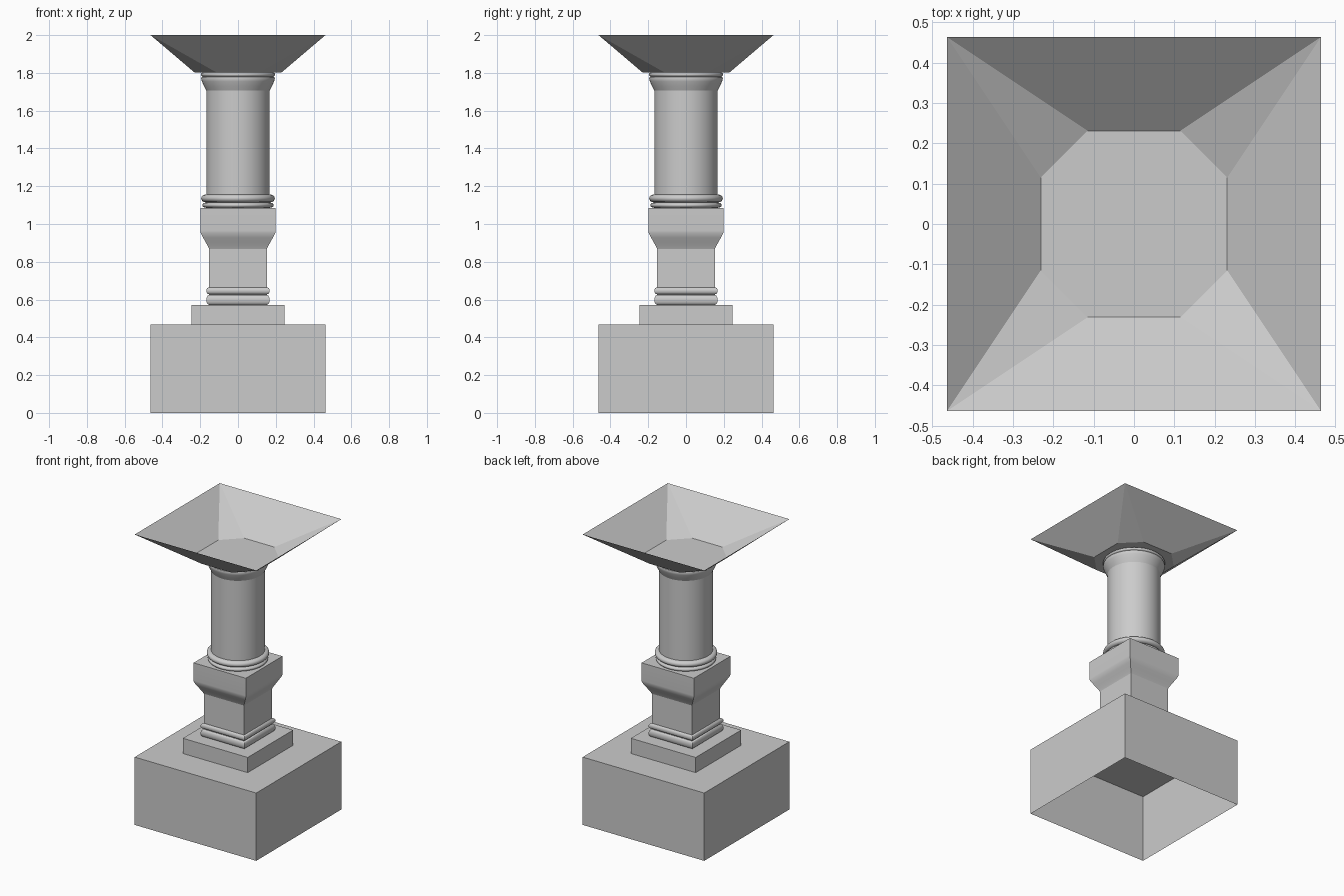
import bpy
import bmesh
from math import pi, sin, cos, sqrt, radians

cube = bpy.data.objects.get("Cube")
if cube:
    bpy.data.objects.remove(cube)

stone = bpy.data.materials.new("grey_stone")
stone.use_nodes = True
GREY = (0.6, 0.6, 0.6, 1)
stone.diffuse_color = GREY
stone.node_tree.nodes["Principled BSDF"].inputs["Base Color"].default_value = GREY


def finish(name, bm, smooth=True):
    mesh = bpy.data.meshes.new(name)
    bmesh.ops.recalc_face_normals(bm, faces=bm.faces)
    bm.to_mesh(mesh)
    bm.free()
    mesh.materials.append(stone)
    obj = bpy.data.objects.new(name, mesh)
    bpy.context.collection.objects.link(obj)
    if smooth:
        bpy.ops.object.select_all(action="DESELECT")
        obj.select_set(True)
        bpy.context.view_layer.objects.active = obj
        bpy.ops.object.shade_smooth_by_angle(angle=radians(40))
    return obj


def sweep(name, profile, sides, bottom=True):
    """Sweep a (half width, height) profile around z; four sides give a square section."""
    square = sides == 4
    bm = bmesh.new()
    rings = []
    for r, z in profile:
        k = r * sqrt(2) if square else r
        turn = pi / 4 if square else 0
        rings.append([bm.verts.new((k * cos(turn + 2 * pi * i / sides),
                                    k * sin(turn + 2 * pi * i / sides), z))
                      for i in range(sides)])
    for low, high in zip(rings, rings[1:]):
        for i in range(sides):
            j = (i + 1) % sides
            bm.faces.new((low[i], low[j], high[j], high[i]))
    bm.faces.new(rings[-1])
    if bottom:
        bm.faces.new(rings[0][::-1])
    return finish(name, bm)


def bead(inner, outer, z0, z1, steps=8):
    """Rounded moulding profile bulging from inner to outer."""
    mid, half = (z0 + z1) / 2, (z1 - z0) / 2
    return [(inner + (outer - inner) * cos(a), mid + half * sin(a))
            for a in (pi * (i / steps - 0.5) for i in range(steps + 1))]


# Square base, hollow and open underneath
sweep("base_block", [(0.463, 0), (0.463, 0.467)], 4, bottom=False)
sweep("plinth", [(0.247, 0.467), (0.247, 0.572)], 4)

# Square pedestal with its mouldings and flared head
sweep("pedestal_lower_moulding", bead(0.153, 0.168, 0.572, 0.624), 4)
sweep("pedestal_upper_moulding", bead(0.153, 0.168, 0.628, 0.665), 4)
sweep("pedestal", [(0.153, 0.57), (0.153, 0.872)], 4)
sweep("pedestal_head", [(0.153, 0.868), (0.159, 0.882), (0.172, 0.905), (0.185, 0.928),
                        (0.198, 0.953), (0.199, 0.965), (0.199, 1.086)], 4)

# Round column
sweep("column_lower_ring", bead(0.17, 0.189, 1.086, 1.113), 64)
sweep("column_upper_ring", bead(0.17, 0.195, 1.115, 1.156), 64)
sweep("column_shaft", [(0.168, 1.086), (0.168, 1.706)], 64)
sweep("column_capital", [(0.168, 1.706), (0.18, 1.73), (0.191, 1.755), (0.195, 1.768),
                         (0.193, 1.777), (0.186, 1.781)], 64)
sweep("column_top_ring", bead(0.182, 0.196, 1.78, 1.802), 64)

# Thin bowl rising from an octagonal floor to a square rim
bm = bmesh.new()
floor, rim = [], []
for sx, sy in ((1, 1), (-1, 1), (-1, -1), (1, -1)):
    rim.append(bm.verts.new((sx * 0.463, sy * 0.463, 2)))
    pair = [(0.231, 0.115), (0.115, 0.231)]
    if sx * sy < 0:
        pair.reverse()
    floor.append([bm.verts.new((sx * x, sy * y, 1.803)) for x, y in pair])
bm.faces.new([v for pair in floor for v in pair])
for i in range(4):
    j = (i + 1) % 4
    bm.faces.new((rim[i], floor[i][1], floor[i][0]))
    bm.faces.new((rim[i], rim[j], floor[j][0], floor[i][1]))
finish("bowl", bm, smooth=False)
